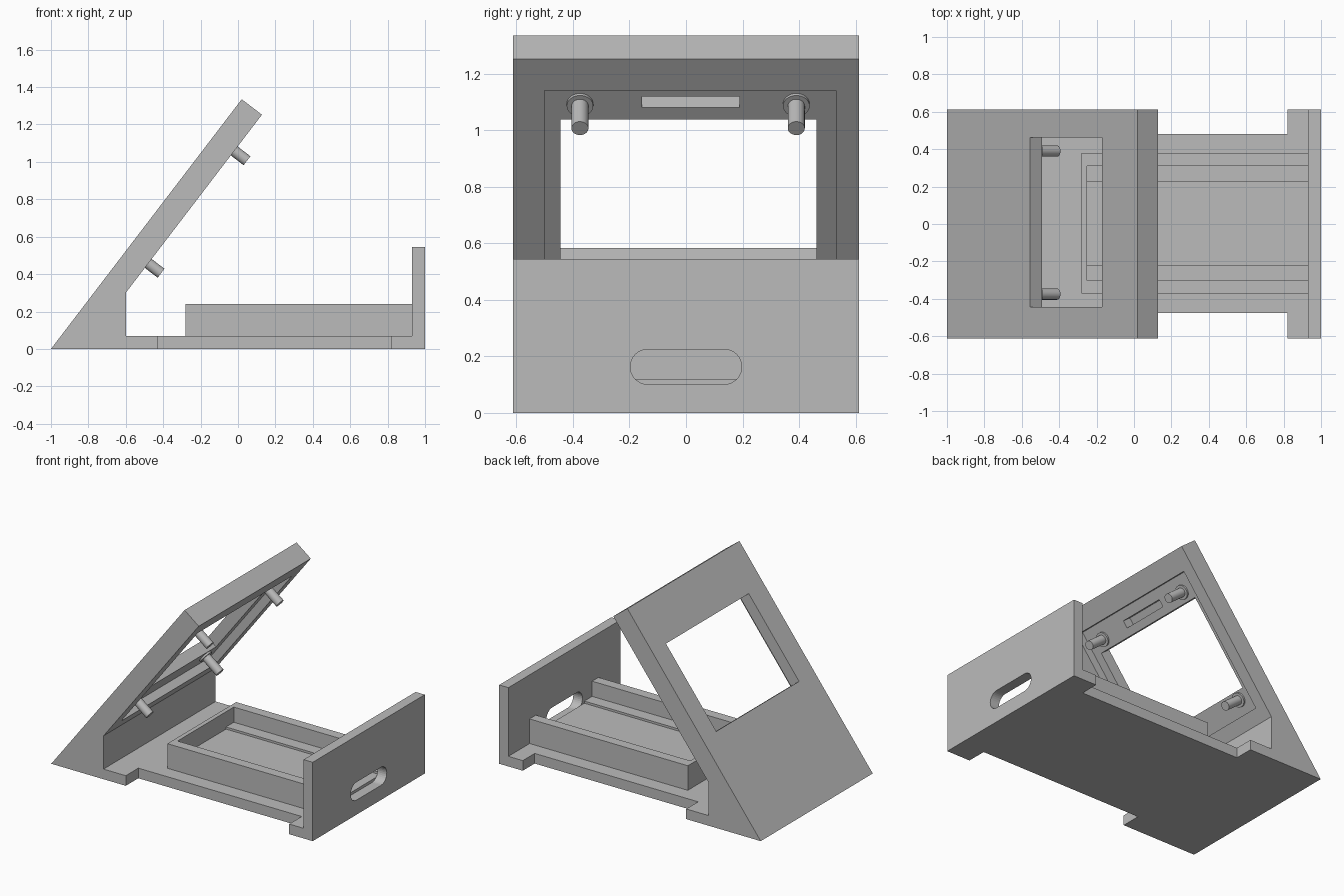
import bpy, bmesh, math
from mathutils import Vector, Matrix

cube = bpy.data.objects.get("Cube")
if cube:
    bpy.data.objects.remove(cube, do_unlink=True)

grey = bpy.data.materials.new("light_grey")
grey.use_nodes = True
grey.diffuse_color = (0.5, 0.5, 0.5, 1)
grey.node_tree.nodes["Principled BSDF"].inputs["Base Color"].default_value = (0.5, 0.5, 0.5, 1)

# Panel frame: s runs up the slope, t runs inward through the thickness
TOE = Vector((-1, 0, 0))
UP = Vector((1.02, 0, 1.335)).normalized()
IN = Vector((UP.z, 0, -UP.x))
SIDE = Vector((0, 1, 0))
THICK = 0.136
PLATE = 0.08
HALF = 0.612


def slope(s, y, t):
    return TOE + UP * s + SIDE * y + IN * t


def prism(name, outline, offset):
    """Extrude a planar outline along an offset vector."""
    bm = bmesh.new()
    face = bm.faces.new([bm.verts.new(p) for p in outline])
    ext = bmesh.ops.extrude_face_region(bm, geom=[face])
    moved = [v for v in ext["geom"] if isinstance(v, bmesh.types.BMVert)]
    bmesh.ops.translate(bm, verts=moved, vec=offset)
    bmesh.ops.recalc_face_normals(bm, faces=bm.faces)
    mesh = bpy.data.meshes.new(name)
    bm.to_mesh(mesh)
    bm.free()
    mesh.materials.append(grey)
    obj = bpy.data.objects.new(name, mesh)
    bpy.context.collection.objects.link(obj)
    return obj


def box(name, x, y, z):
    corners = [(x[0], y[0], z[0]), (x[1], y[0], z[0]), (x[1], y[1], z[0]), (x[0], y[1], z[0])]
    return prism(name, corners, Vector((0, 0, z[1] - z[0])))


def slope_box(name, s, y, t):
    corners = [slope(s[0], y[0], t[0]), slope(s[1], y[0], t[0]),
               slope(s[1], y[1], t[0]), slope(s[0], y[1], t[0])]
    return prism(name, corners, IN * (t[1] - t[0]))


def cut(target, cutter):
    cutter.hide_render = True
    mod = target.modifiers.new("cut", "BOOLEAN")
    mod.operation = "DIFFERENCE"
    mod.solver = "EXACT"
    mod.object = cutter
    bpy.context.view_layer.objects.active = target
    bpy.ops.object.modifier_apply(modifier=mod.name)
    bpy.data.objects.remove(cutter, do_unlink=True)


def peg(name, s, y, t0, t1, radius):
    """Round peg standing square to the panel."""
    bpy.ops.mesh.primitive_cylinder_add(vertices=32, radius=radius, depth=t1 - t0)
    obj = bpy.context.object
    obj.name = name
    rot = Matrix((UP, SIDE, -IN)).transposed().to_4x4()
    obj.matrix_world = Matrix.Translation(slope(s, y, (t0 + t1) / 2)) @ rot
    obj.data.materials.append(grey)
    bpy.ops.object.shade_smooth_by_angle(angle=math.radians(40))


# Leaning panel with its wedge foot
top = slope(1.68, -HALF, 0)
top_in = slope(1.68, -HALF, THICK)
panel = prism("leaning_panel", [(-1, -HALF, 0), top, top_in, (-0.6, -HALF, 0.3), (-0.6, -HALF, 0)],
              SIDE * 2 * HALF)
cut(panel, slope_box("recess_cutter", (0.577, 1.538), (-0.5, 0.53), (PLATE, 0.3)))
cut(panel, slope_box("window_cutter", (0.733, 1.367), (-0.443, 0.462), (-0.1, 0.2)))
cut(panel, slope_box("slot_cutter", (1.42, 1.47), (-0.155, 0.19), (0.014, 0.1)))

# Mounting pegs with collars at the recess corners
for row, s in (("lower", 0.679), ("upper", 1.436)):
    for side, y in (("right", -0.375), ("left", 0.39)):
        peg(f"{row}_{side}_peg", s, y, PLATE - 0.01, 0.222, 0.03)
        peg(f"{row}_{side}_collar", s, y, PLATE - 0.01, PLATE + 0.012, 0.047)

# Base plate, narrower along the middle
front = [(-0.6, -HALF), (-0.43, -HALF), (-0.43, -0.475), (0.82, -0.475), (0.82, -HALF), (0.93, -HALF)]
back = [(0.93, HALF), (0.82, HALF), (0.82, 0.482), (-0.43, 0.482), (-0.43, HALF), (-0.6, HALF)]
prism("base_plate", [(x, y, 0) for x, y in front + back], Vector((0, 0, 0.07)))

# End wall with a rounded slot
wall = box("end_wall", (0.93, 1), (-HALF, HALF), (0, 0.545))
R, CZ, REACH = 0.062, 0.163, 0.135
slot = []
for centre, start in ((REACH, -90), (-REACH, 90)):
    for i in range(17):
        a = math.radians(start + 180 * i / 16)
        slot.append((0.9, centre + R * math.cos(a), CZ + R * math.sin(a)))
cut(wall, prism("wall_slot_cutter", slot, Vector((0.2, 0, 0))))

# Tray with side ledges and a slightly sunken floor
tray = box("tray", (-0.28, 0.93), (-0.372, 0.38), (0.07, 0.24))
cut(tray, box("tray_cutter", (-0.25, 1.1), (-0.303, 0.311), (0.135, 0.4)))
cut(tray, box("floor_cutter", (-0.25, 1.1), (-0.218, 0.226), (0.12, 0.3)))
